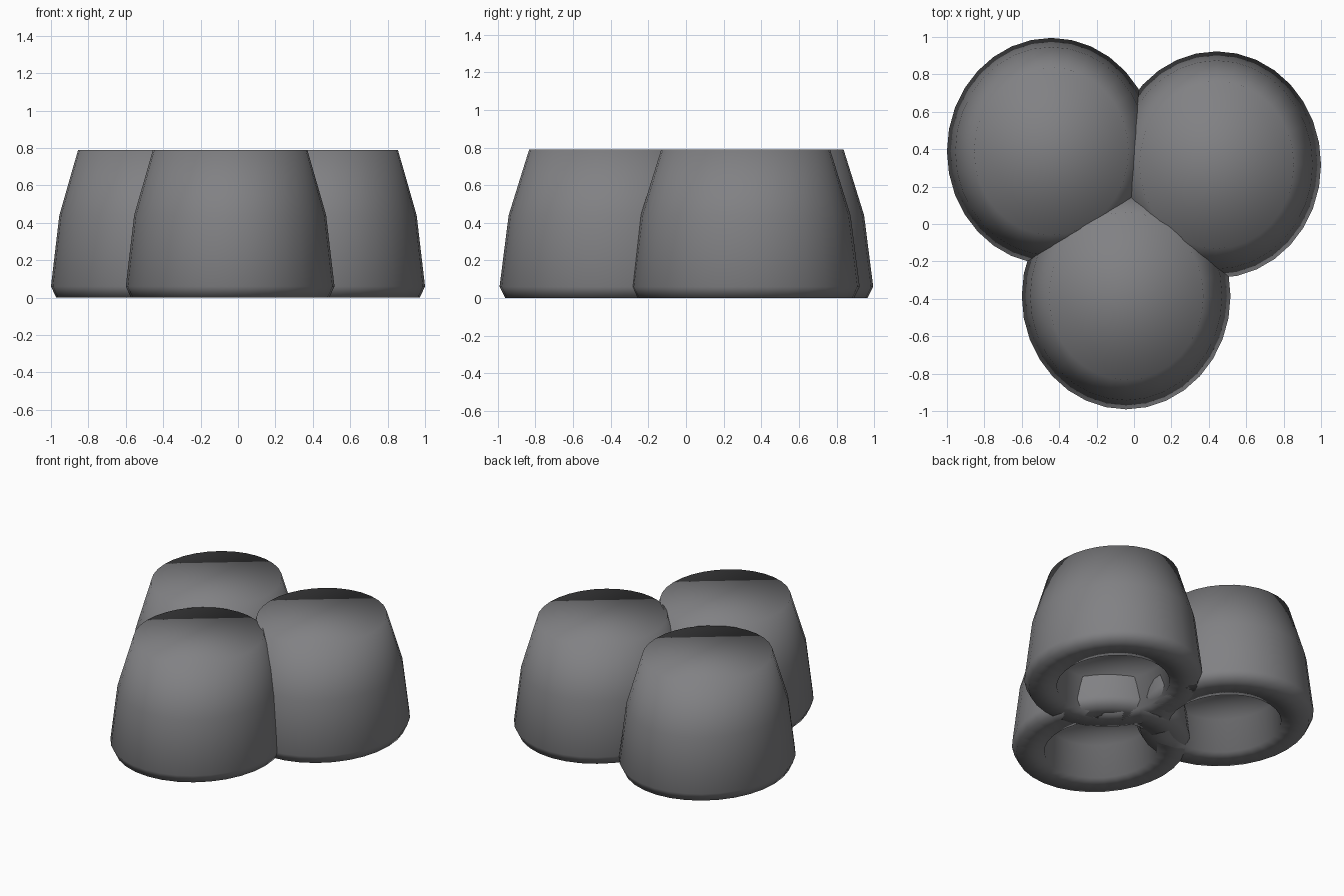
import bpy, bmesh, math

if "Cube" in bpy.data.objects:
    bpy.data.objects.remove(bpy.data.objects["Cube"])

SEGMENTS = 32
RX, RY = 0.558, 0.606

# One neutral dark grey for the whole model
grey = bpy.data.materials.new("dark grey")
grey.diffuse_color = (0.22, 0.22, 0.23, 1)
grey.use_nodes = True
grey.node_tree.nodes["Principled BSDF"].inputs["Base Color"].default_value = grey.diffuse_color

# Profile (radius factor, height): hollow ceiling, hollow mouth, foot ring, outer wall, flat top
PROFILE = [(0.61, 0.235), (0.635, 0.0),
           (0.95, 0.0), (1.0, 0.06), (0.92, 0.44), (0.74, 0.79)]


def make_cup(name, cx, cy):
    """Oval tapered cup: closed flat top, thick body, shallow hollow underneath."""
    bm = bmesh.new()
    rings = []
    for f, z in PROFILE:
        rings.append([bm.verts.new((f * RX * math.cos(2 * math.pi * i / SEGMENTS),
                                    f * RY * math.sin(2 * math.pi * i / SEGMENTS), z))
                      for i in range(SEGMENTS)])
    for a, b in zip(rings, rings[1:]):
        for i in range(SEGMENTS):
            j = (i + 1) % SEGMENTS
            bm.faces.new((a[i], a[j], b[j], b[i]))
    bm.faces.new(rings[-1])              # flat top
    bm.faces.new(rings[0][::-1])         # ceiling of the hollow
    bmesh.ops.recalc_face_normals(bm, faces=bm.faces)
    # Soft shading all over
    for face in bm.faces:
        face.smooth = True
    mesh = bpy.data.meshes.new(name)
    bm.to_mesh(mesh)
    bm.free()
    mesh.materials.append(grey)
    obj = bpy.data.objects.new(name, mesh)
    obj.location = (cx, cy, 0)
    bpy.context.collection.objects.link(obj)
    return obj


# Three cups clustered in a triangle
make_cup("front_cup", -0.042, -0.385)
make_cup("left_cup", -0.442, 0.389)
make_cup("right_cup", 0.442, 0.317)
